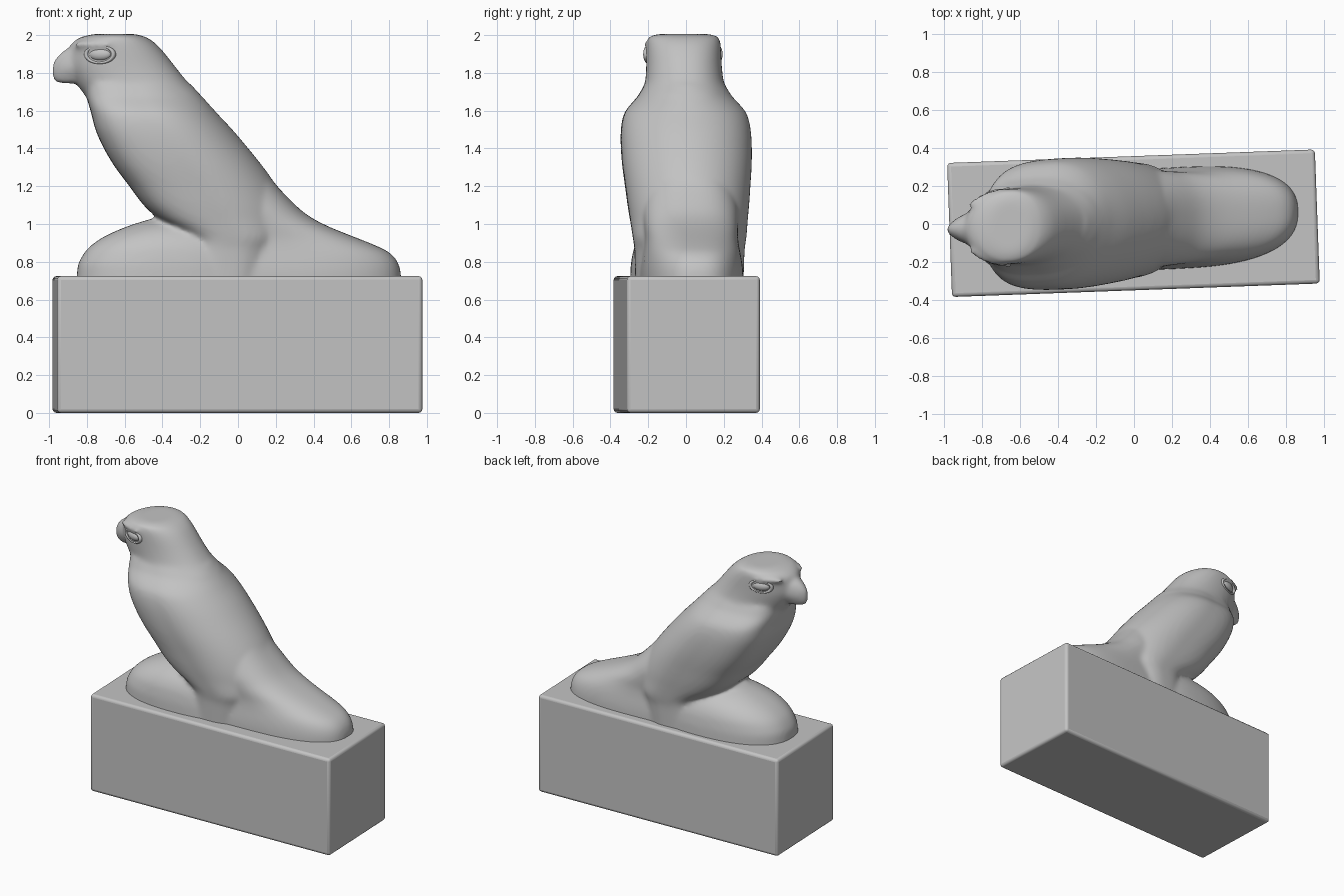
import bpy, bmesh, math
from mathutils import Matrix, Vector

cube = bpy.data.objects.get("Cube")
if cube:
    bpy.data.objects.remove(cube, do_unlink=True)

stone = bpy.data.materials.new("grey_stone")
stone.use_nodes = True
stone.diffuse_color = (0.55, 0.55, 0.55, 1)
stone.node_tree.nodes["Principled BSDF"].inputs["Base Color"].default_value = (0.55, 0.55, 0.55, 1)

SIDES = 64


def finish(name, bm):
    bmesh.ops.recalc_face_normals(bm, faces=bm.faces)
    for f in bm.faces:
        f.smooth = True
    me = bpy.data.meshes.new(name)
    bm.to_mesh(me)
    bm.free()
    me.materials.append(stone)
    ob = bpy.data.objects.new(name, me)
    bpy.context.collection.objects.link(ob)
    return ob


def drift(x):
    """Sideways offset: the bird's axis is slightly turned on the plinth."""
    return 0.05 * (x + 0.4)


def refine(slices):
    """Insert a smooth in-between slice in every inner interval."""
    rows = [Vector(s) for s in slices]
    out = rows[:2]
    for a, b, c, d in zip(rows, rows[1:], rows[2:], rows[3:]):
        out += [(9 * (b + c) - a - d) / 16, c]
    return out + rows[-1:]


def loft(bm, slices, front_power=2.0, back_power=2.0):
    """Stack horizontal superellipse slices: (z, front x, back x, half width)."""
    rings = []
    for z, front, back, half in refine(refine(slices)):
        ring = []
        for i in range(SIDES):
            a = 2 * math.pi * i / SIDES
            c, s = math.cos(a), math.sin(a)
            e = 2 / (front_power if c < 0 else back_power)
            x = (front + back) / 2 + (back - front) / 2 * math.copysign(abs(c) ** e, c)
            y = half * math.copysign(abs(s) ** e, s)
            ring.append(bm.verts.new((x, y + drift(x), z)))
        rings.append(ring)
    for low, high in zip(rings, rings[1:]):
        for i in range(SIDES):
            j = (i + 1) % SIDES
            bm.faces.new((low[i], low[j], high[j], high[i]))
    bm.faces.new(rings[0])
    bm.faces.new(rings[-1])


def ellipsoid(bm, centre, radii, yaw):
    m = (Matrix.Translation(centre) @ Matrix.Rotation(yaw, 4, 'Z')
         @ Matrix.Diagonal((*radii, 1)))
    bmesh.ops.create_uvsphere(bm, u_segments=24, v_segments=16, radius=1, matrix=m)


# Bird: all masses in one mesh, fused into a single carved surface
bm = bmesh.new()

# Leaning torso with folded wings
loft(bm, [
    (0.66, -0.28, 0.22, 0.285), (0.85, -0.26, 0.25, 0.29),
    (0.93, -0.27, 0.28, 0.30), (1.02, -0.41, 0.28, 0.31),
    (1.10, -0.50, 0.26, 0.32), (1.20, -0.575, 0.205, 0.33),
    (1.30, -0.65, 0.135, 0.34), (1.40, -0.71, 0.055, 0.345),
    (1.50, -0.755, -0.03, 0.342), (1.58, -0.775, -0.105, 0.325),
    (1.63, -0.79, -0.15, 0.29), (1.68, -0.80, -0.195, 0.245),
    (1.74, -0.80, -0.25, 0.21)], 3.3, 2.0)

# Round head with a flattened crown
loft(bm, [
    (1.60, -0.76, -0.13, 0.25), (1.68, -0.81, -0.195, 0.232),
    (1.75, -0.86, -0.265, 0.208), (1.83, -0.895, -0.33, 0.20),
    (1.90, -0.895, -0.385, 0.198), (1.95, -0.885, -0.43, 0.196),
    (1.98, -0.85, -0.47, 0.19), (1.996, -0.81, -0.505, 0.175),
    (2.006, -0.76, -0.55, 0.13)], 2.0, 2.2)

# Hooked beak
loft(bm, [
    (1.745, -0.965, -0.80, 0.045), (1.775, -0.985, -0.76, 0.06),
    (1.82, -0.987, -0.72, 0.085), (1.87, -0.972, -0.70, 0.09),
    (1.91, -0.935, -0.70, 0.09), (1.94, -0.89, -0.70, 0.08)], 1.5, 2.0)

# Feet mass in front of the legs
loft(bm, [
    (0.66, -0.86, 0.25, 0.30), (0.77, -0.85, 0.22, 0.295),
    (0.83, -0.825, 0.20, 0.287), (0.88, -0.785, 0.16, 0.275),
    (0.93, -0.715, 0.12, 0.25), (0.97, -0.63, 0.08, 0.215),
    (1.00, -0.55, 0.03, 0.17), (1.025, -0.47, -0.05, 0.11)], 2.4, 2.2)

# Tail flowing from the back down onto the plinth
loft(bm, [
    (0.66, -0.35, 0.868, 0.268), (0.74, -0.35, 0.862, 0.266),
    (0.80, -0.35, 0.845, 0.26), (0.85, -0.35, 0.80, 0.252),
    (0.89, -0.35, 0.72, 0.247), (0.93, -0.33, 0.62, 0.245),
    (0.98, -0.30, 0.495, 0.25), (1.03, -0.30, 0.395, 0.255),
    (1.09, -0.30, 0.315, 0.255), (1.20, -0.30, 0.208, 0.23),
    (1.30, -0.30, 0.125, 0.19)], 4.0, 2.5)

# Brow ridges
for side in (-1, 1):
    ellipsoid(bm, Vector((-0.77, side * 0.155 + drift(-0.77), 1.95)),
              (0.11, 0.03, 0.02), side * math.radians(22))

bird = finish("bird", bm)
remesh = bird.modifiers.new("fuse", 'REMESH')
remesh.mode = 'VOXEL'
remesh.voxel_size = 0.013
remesh.use_smooth_shade = True
soften = bird.modifiers.new("soften", 'SMOOTH')
soften.factor = 0.5
soften.iterations = 14

# Almond eyes with low raised lids
for side, label in ((-1, "right"), (1, "left")):
    yaw = side * math.radians(17)
    centre = Vector((-0.73, side * 0.17 + drift(-0.73), 1.898))
    bm = bmesh.new()
    ellipsoid(bm, centre, (0.062, 0.027, 0.034), yaw)
    finish(label + "_eye", bm)
    bpy.ops.mesh.primitive_torus_add(major_radius=1, minor_radius=0.17,
                                     major_segments=32, minor_segments=10)
    lid = bpy.context.object
    lid.name = label + "_eyelid"
    lid.data.transform(Matrix.Translation(centre)
                       @ Matrix.Rotation(yaw, 4, 'Z')
                       @ Matrix.Diagonal((0.075, 0.11, 0.045, 1))
                       @ Matrix.Rotation(math.pi / 2, 4, 'X'))
    lid.data.materials.append(stone)
    bpy.ops.object.shade_smooth()

# Rectangular plinth, slightly turned
bm = bmesh.new()
bmesh.ops.create_cube(bm, size=1, matrix=Matrix.Translation((-0.003, 0.004, 0.362))
                      @ Matrix.Rotation(math.radians(2.1), 4, 'Z')
                      @ Matrix.Diagonal((1.935, 0.705, 0.724, 1)))
plinth = finish("plinth", bm)
bevel = plinth.modifiers.new("worn_edges", 'BEVEL')
bevel.width = 0.02
bevel.segments = 3
bpy.ops.object.select_all(action='DESELECT')
plinth.select_set(True)
bpy.context.view_layer.objects.active = plinth
bpy.ops.object.shade_smooth_by_angle(angle=math.radians(35))
